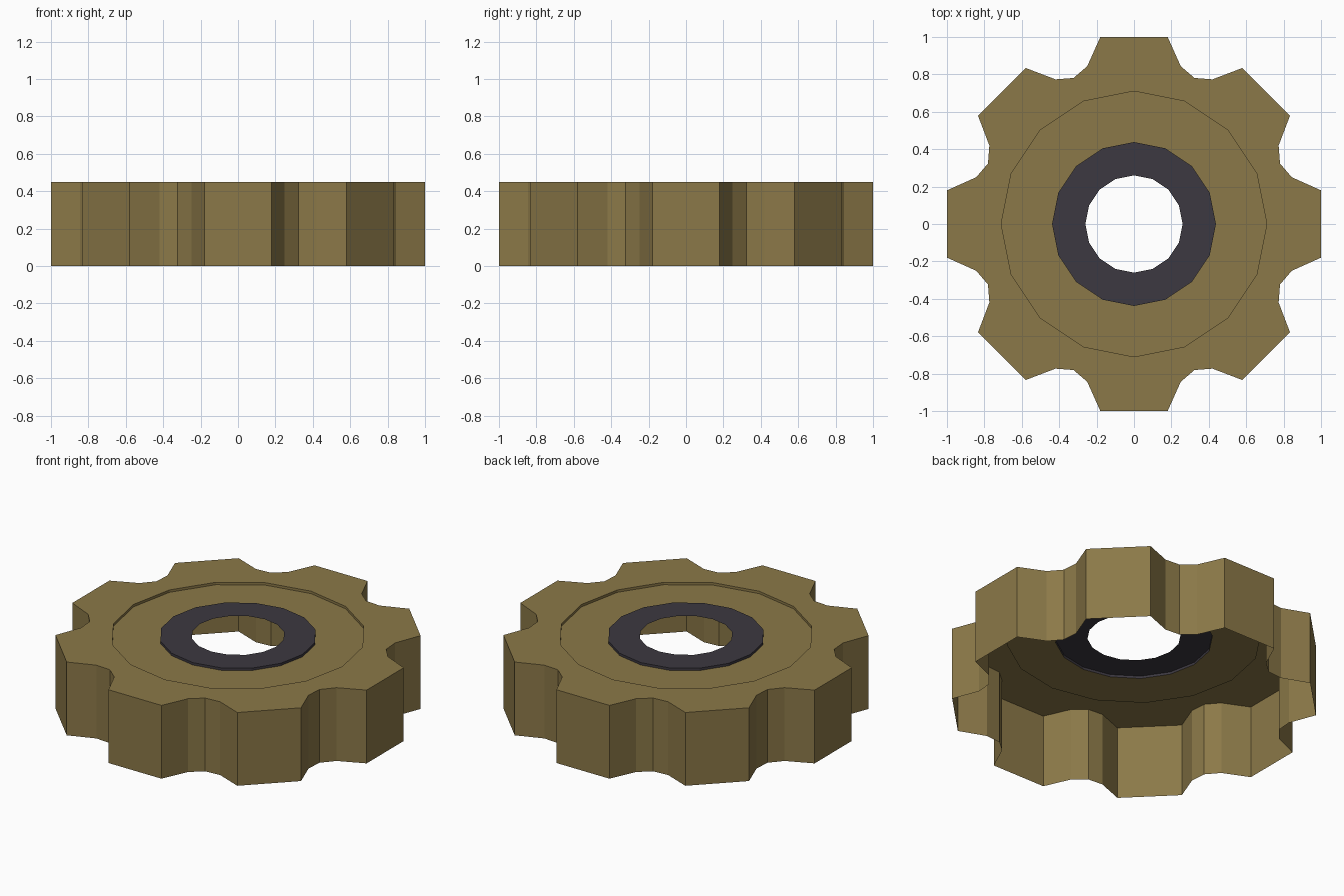
import bpy
import bmesh
from math import sin, cos, radians

if "Cube" in bpy.data.objects:
    bpy.data.objects.remove(bpy.data.objects["Cube"], do_unlink=True)

TOP = 0.45       # height of the rim and hub
SUNK = 0.435     # height of the recessed web
TEETH = 8
SIDES = 16


def material(name, colour):
    mat = bpy.data.materials.new(name)
    mat.use_nodes = True
    mat.diffuse_color = colour
    shader = next(n for n in mat.node_tree.nodes if n.type == "BSDF_PRINCIPLED")
    shader.inputs["Base Color"].default_value = colour
    return mat


bronze = material("dull_bronze", (0.26, 0.19, 0.065, 1))
charcoal = material("charcoal", (0.045, 0.04, 0.052, 1))


def polar(bm, radius, degrees, z):
    a = radians(degrees)
    return bm.verts.new((radius * sin(a), radius * cos(a), z))


def circle(bm, radius, z):
    return [polar(bm, radius, i * 360 / SIDES, z) for i in range(SIDES)]


def bridge(bm, a, b):
    n = len(a)
    for i in range(n):
        j = (i + 1) % n
        bm.faces.new((a[i], a[j], b[j], b[i]))


def finish(bm, name, mat):
    # Sheets are single sided, so turn every face upward or outward
    bm.normal_update()
    for f in bm.faces:
        c = f.calc_center_median()
        out = f.normal.z if abs(f.normal.z) > 0.5 else f.normal.dot((c.x, c.y, 0))
        if out < 0:
            f.normal_flip()
    mesh = bpy.data.meshes.new(name)
    bm.to_mesh(mesh)
    bm.free()
    mesh.materials.append(mat)
    bpy.context.collection.objects.link(bpy.data.objects.new(name, mesh))


# Toothed rim: thin outer wall, open below, with a flat top
# One tooth from valley to shoulder: radius and angle from the tooth's middle
TOOTH = [(0.845, -22.5), (0.88, -16.5), (1.016, -10.2), (1.016, 10.2), (0.88, 16.5)]


def outline(bm, z):
    return [polar(bm, r, a + t * 360 / TEETH, z) for t in range(TEETH) for r, a in TOOTH]


bm = bmesh.new()
upper, lower = outline(bm, TOP), outline(bm, 0)
bridge(bm, upper, lower)
inner = circle(bm, 0.71, TOP)
step = len(TOOTH)
for t in range(TEETH):
    edge = [upper[(t * step + k) % len(upper)] for k in range(step + 1)]
    bm.faces.new(edge + [inner[(2 * t + k) % SIDES] for k in (1, 0, -1)])
finish(bm, "toothed_rim", bronze)

# Recessed web with its small step down from the rim
bm = bmesh.new()
lip, outer, centre = circle(bm, 0.71, TOP), circle(bm, 0.71, SUNK), circle(bm, 0.438, SUNK)
bridge(bm, lip, outer)
bridge(bm, outer, centre)
finish(bm, "recessed_web", bronze)

# Raised dark hub ring around the open bore
bm = bmesh.new()
foot, outer, bore = circle(bm, 0.438, SUNK), circle(bm, 0.438, TOP), circle(bm, 0.26, TOP)
bridge(bm, foot, outer)
bridge(bm, outer, bore)
finish(bm, "hub_ring", charcoal)
